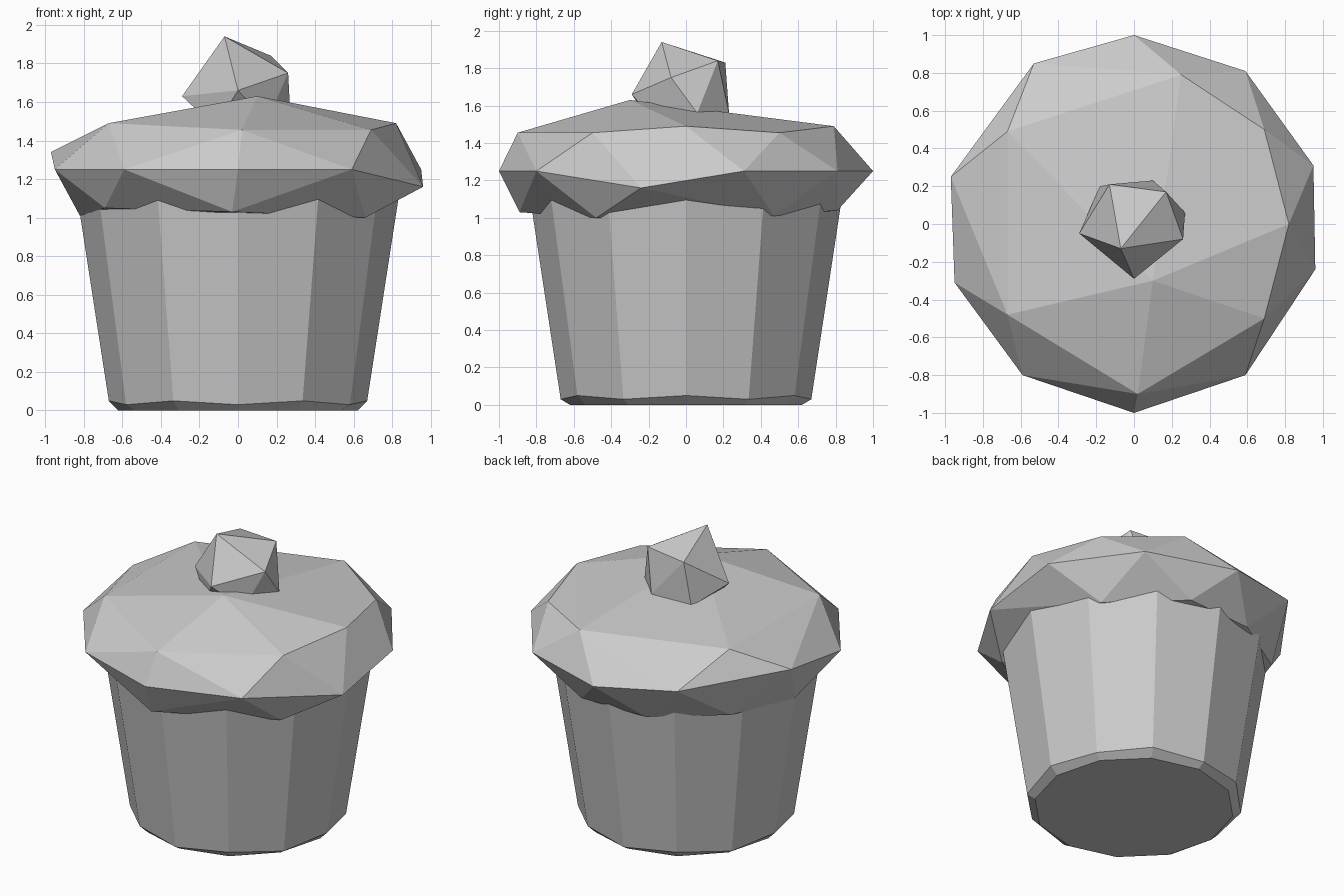
import bpy, bmesh
from math import sin, cos, tau

cube = bpy.data.objects.get("Cube")
if cube:
    bpy.data.objects.remove(cube)

grey = bpy.data.materials.new("plain_grey")
grey.use_nodes = True
colour = (0.6, 0.6, 0.6, 1)
grey.diffuse_color = colour
grey.node_tree.nodes["Principled BSDF"].inputs["Base Color"].default_value = colour


def finish(name, bm):
    """Turn a bmesh into a flat-shaded object."""
    bmesh.ops.recalc_face_normals(bm, faces=bm.faces)
    mesh = bpy.data.meshes.new(name)
    bm.to_mesh(mesh)
    bm.free()
    mesh.materials.append(grey)
    obj = bpy.data.objects.new(name, mesh)
    bpy.context.collection.objects.link(obj)
    return obj


def faceted_lump(name, points):
    """Wrap a few corner points in a faceted skin."""
    bm = bmesh.new()
    for p in points:
        bm.verts.new(p)
    hull = bmesh.ops.convex_hull(bm, input=bm.verts)
    spare = {v for v in hull["geom_interior"] + hull["geom_unused"]
             if isinstance(v, bmesh.types.BMVert)}
    bmesh.ops.delete(bm, geom=list(spare), context="VERTS")
    return finish(name, bm)


# Paper cup: twelve tapering sides with an uneven bevel at the foot
SIDES = 12
bm = bmesh.new()
rings = []
for radius, z, wobble in [(0.62, 0, 0), (0.67, 0.03, 0.02), (0.84, 1.15, 0)]:
    rings.append([bm.verts.new((radius * cos(tau * i / SIDES),
                                radius * sin(tau * i / SIDES),
                                z + wobble * (i % 2 == 0)))
                  for i in range(SIDES)])
for low, high in zip(rings, rings[1:]):
    for i in range(SIDES):
        j = (i + 1) % SIDES
        bm.faces.new((low[i], low[j], high[j], high[i]))
bm.faces.new(rings[0])
bm.faces.new(rings[-1])
finish("cup", bm)

# Frosting: lumpy cap with a ten-cornered rim
rim = [(0, 1, 1.25), (0.59, 0.81, 1.25), (0.95, 0.31, 1.25), (0.96, -0.24, 1.16),
       (0.59, -0.8, 1.25), (0, -1, 1.25), (-0.59, -0.8, 1.25), (-0.95, -0.31, 1.25),
       (-0.97, 0.25, 1.34), (-0.53, 0.85, 1.3)]
crown = [(0.1, -0.3, 1.63), (0.02, -0.9, 1.455), (0.69, -0.5, 1.455), (0.82, 0, 1.49),
         (0.69, 0.5, 1.455), (0.25, 0.79, 1.49), (-0.67, 0.49, 1.49), (-0.67, -0.48, 1.49)]
underside = [(-0.03, -0.89, 1.03), (0.66, -0.48, 1), (0.66, 0.47, 1.01), (0.22, 0.81, 1.04),
             (-0.25, 0.79, 1.03), (-0.69, 0.5, 1.05), (-0.82, 0, 1.01), (-0.69, -0.5, 1.05)]
faceted_lump("frosting", rim + crown + underside)

# Cherry: tilted twelve-cornered lump sunk into the frosting
faceted_lump("cherry", [
    (-0.07, -0.13, 1.94), (-0.29, -0.05, 1.63), (0, -0.29, 1.66), (0.26, -0.08, 1.75),
    (0.17, 0.17, 1.84), (-0.13, 0.21, 1.83), (0.27, 0.06, 1.56), (0.1, 0.23, 1.56),
    (-0.18, 0.2, 1.54), (-0.12, -0.16, 1.47), (0.15, -0.15, 1.5), (0.05, 0.08, 1.4)])
